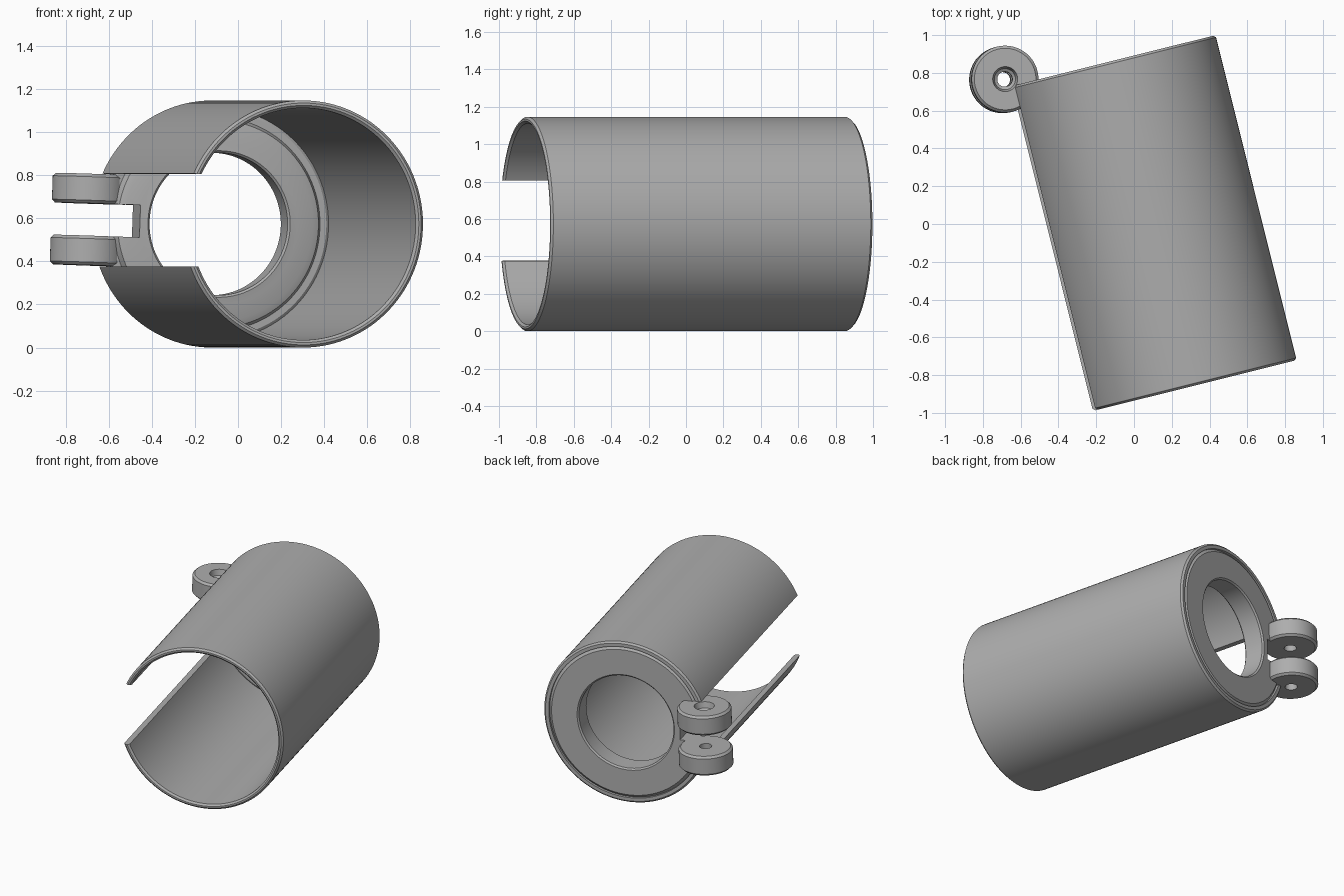
import bpy, bmesh, math
from mathutils import Matrix

if "Cube" in bpy.data.objects:
    bpy.data.objects.remove(bpy.data.objects["Cube"], do_unlink=True)

grey = bpy.data.materials.new("plain grey")
grey.use_nodes = True
colour = (0.42, 0.42, 0.42, 1)
grey.diffuse_color = colour
grey.node_tree.nodes["Principled BSDF"].inputs["Base Color"].default_value = colour

# Local frame: tube axis on y, back end at y = 0; then rolled, turned and placed
PLACE = (Matrix.Translation((-0.124, 0.861, 0.573))
         @ Matrix.Rotation(math.radians(14), 4, "Z")
         @ Matrix.Rotation(math.radians(2), 4, "Y"))
LENGTH, RADIUS, BORE, SLOT, GAP = 1.773, 0.573, 0.538, 0.215, 0.075


def make(name, bm):
    bmesh.ops.recalc_face_normals(bm, faces=bm.faces)
    mesh = bpy.data.meshes.new(name)
    bm.to_mesh(mesh)
    bm.free()
    mesh.materials.append(grey)
    obj = bpy.data.objects.new(name, mesh)
    bpy.context.collection.objects.link(obj)
    return obj


def lathe(name, profile, axis, steps=128):
    """Revolve a closed (radius, height) outline about the y or z axis."""
    bm = bmesh.new()
    rings = []
    for i in range(steps):
        a = 2 * math.pi * i / steps
        c, s = math.cos(a), math.sin(a)
        rings.append([bm.verts.new((r * c, h, r * s) if axis == "Y" else (r * c, r * s, h))
                      for r, h in profile])
    n = len(profile)
    for i, ring in enumerate(rings):
        nxt = rings[(i + 1) % steps]
        for j in range(n):
            k = (j + 1) % n
            bm.faces.new((ring[j], ring[k], nxt[k], nxt[j]))
    return make(name, bm)


def cut_box(obj, low, high):
    """Subtract a box given by two corners."""
    bm = bmesh.new()
    bmesh.ops.create_cube(bm, size=1)
    for v in bm.verts:
        v.co = [h if c > 0 else l for c, l, h in zip(v.co, low, high)]
    cutter = make("cutter", bm)
    cutter.hide_render = True
    mod = obj.modifiers.new("cut", "BOOLEAN")
    mod.operation, mod.solver, mod.object = "DIFFERENCE", "EXACT", cutter
    bpy.context.view_layer.objects.active = obj
    bpy.ops.object.modifier_apply(modifier=mod.name)
    bpy.data.objects.remove(cutter, do_unlink=True)


# Tube wall with chamfered ends and a full-length slot on its right side
c = 0.012
shell = lathe("slotted_tube", [
    (BORE, -LENGTH + c), (BORE + c, -LENGTH), (RADIUS - c, -LENGTH), (RADIUS, -LENGTH + c),
    (RADIUS, -c), (RADIUS - c, 0), (BORE, 0)], "Y")
cut_box(shell, (-1, -2, -SLOT), (0, 1, SLOT))

# End ring with a stepped inner face, notched between the hinge lugs
ring = lathe("end_ring", [
    (0.33, -0.01), (0.34, 0), (BORE - 0.02, 0), (BORE - 0.008, -0.012),
    (BORE + 0.002, -0.02), (BORE + 0.002, -0.09), (0.525, -0.1), (0.495, -0.1),
    (0.48, -0.13), (0.45, -0.14), (0.375, -0.145), (0.34, -0.15), (0.33, -0.14)], "Y")
cut_box(ring, (-1, -1, -GAP), (-0.377, 1, GAP))

# Two round hinge lugs, the upper one with a countersunk hole
parts = [shell, ring]
b, outer, hole, sink = 0.014, 0.177, 0.04, 0.066
for name, low, high in (("upper_lug", GAP, 0.212), ("lower_lug", -0.212, -GAP)):
    outline = [(hole, low), (outer - b, low), (outer, low + b), (outer, high - b), (outer - b, high)]
    if name == "upper_lug":
        outline += [(sink, high), (sink - 0.01, high - 0.04), (hole, high - 0.05)]
    else:
        outline += [(hole, high)]
    lug = lathe(name, outline, "Z", 64)
    lug.data.transform(Matrix.Translation((-0.572, 0.044, 0)))
    parts.append(lug)

# Place every part and smooth the round faces
for obj in parts:
    obj.data.transform(PLACE)
    bpy.ops.object.select_all(action="DESELECT")
    obj.select_set(True)
    bpy.context.view_layer.objects.active = obj
    bpy.ops.object.shade_smooth_by_angle(angle=math.radians(25))
